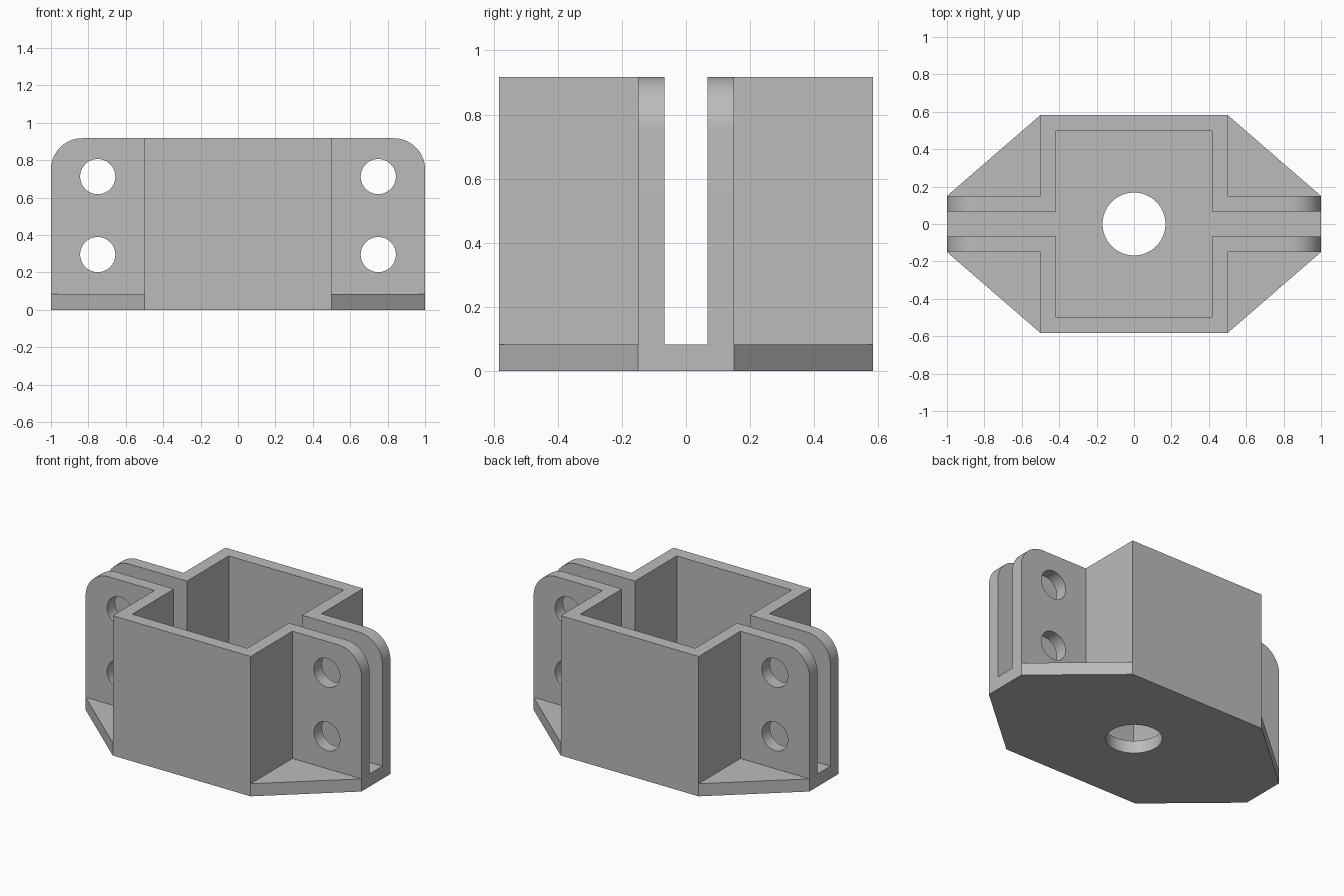
import bpy
import bmesh
import math
from mathutils import Matrix

HEIGHT, FLOOR = 0.917, 0.083
BOX_X, BOX_Y = 0.5, 0.583        # outer half sizes of the socket
TAB_Y, SLOT_Y = 0.15, 0.067      # outer and inner faces of the tabs
WALL = 0.083

if "Cube" in bpy.data.objects:
    bpy.data.objects.remove(bpy.data.objects["Cube"], do_unlink=True)

grey = bpy.data.materials.new("plain_grey")
grey.use_nodes = True
grey.diffuse_color = (0.5, 0.5, 0.5, 1)
grey.node_tree.nodes["Principled BSDF"].inputs["Base Color"].default_value = grey.diffuse_color


def make_object(name, bm):
    bmesh.ops.recalc_face_normals(bm, faces=bm.faces)
    mesh = bpy.data.meshes.new(name)
    bm.to_mesh(mesh)
    bm.free()
    obj = bpy.data.objects.new(name, mesh)
    bpy.context.collection.objects.link(obj)
    mesh.materials.append(grey)
    return obj


def prism(outline, z0, z1):
    bm = bmesh.new()
    face = bm.faces.new([bm.verts.new((x, y, z0)) for x, y in outline])
    top = bmesh.ops.extrude_face_region(bm, geom=[face])["geom"]
    moved = [v for v in top if isinstance(v, bmesh.types.BMVert)]
    bmesh.ops.translate(bm, verts=moved, vec=(0, 0, z1 - z0))
    return bm


def drill(obj, radius, centres, axis):
    """Cut round holes through an object along the given axis."""
    bm = bmesh.new()
    turn = Matrix.Rotation(math.pi / 2, 4, 'X') if axis == 'Y' else Matrix()
    for c in centres:
        bmesh.ops.create_cone(bm, cap_ends=True, segments=64, radius1=radius,
                              radius2=radius, depth=0.4,
                              matrix=Matrix.Translation(c) @ turn)
    cutter = make_object(obj.name + "_cutter", bm)
    cutter.hide_render = True
    mod = obj.modifiers.new("holes", 'BOOLEAN')
    mod.operation, mod.solver, mod.object = 'DIFFERENCE', 'EXACT', cutter
    apply(obj, mod)
    bpy.data.objects.remove(cutter, do_unlink=True)


def select(obj):
    bpy.ops.object.select_all(action='DESELECT')
    obj.select_set(True)
    bpy.context.view_layer.objects.active = obj


def apply(obj, mod):
    select(obj)
    bpy.ops.object.modifier_apply(modifier=mod.name)


def mirrored(half):
    """Complete an outline from its +x half."""
    return half + [(-x, y) for x, y in reversed(half)]


# Base plate: eight-sided floor with a central hole
base = make_object("base_plate", prism(
    mirrored([(BOX_X, -BOX_Y), (1, -TAB_Y), (1, TAB_Y), (BOX_X, BOX_Y)]), 0, FLOOR))
drill(base, 0.168, [(0, 0, 0)], 'Z')

# Front wall: half socket with a tab on each side
in_x, in_y = BOX_X - WALL, BOX_Y - WALL
bm = prism(mirrored([(in_x, -in_y), (in_x, -SLOT_Y), (1, -SLOT_Y), (1, -TAB_Y),
                     (BOX_X, -TAB_Y), (BOX_X, -BOX_Y)]), FLOOR, HEIGHT)
# Rounded upper outer corners of the tabs
corners = [e for e in bm.edges
           if all(abs(v.co.x) > 0.99 and v.co.z > HEIGHT - 0.01 for v in e.verts)]
bmesh.ops.bevel(bm, geom=corners, offset=0.167, segments=16, profile=0.5,
                affect='EDGES', clamp_overlap=False)
walls = make_object("socket_walls", bm)

# Bolt holes in the tabs
drill(walls, 0.094, [(x, -0.11, z) for x in (-0.75, 0.75) for z in (0.295, 0.712)], 'Y')

# Matching back wall
mirror = walls.modifiers.new("back_wall", 'MIRROR')
mirror.use_axis = (False, True, False)
mirror.use_mirror_merge = False
apply(walls, mirror)

for part in (base, walls):
    select(part)
    bpy.ops.object.shade_smooth_by_angle(angle=math.radians(30))
